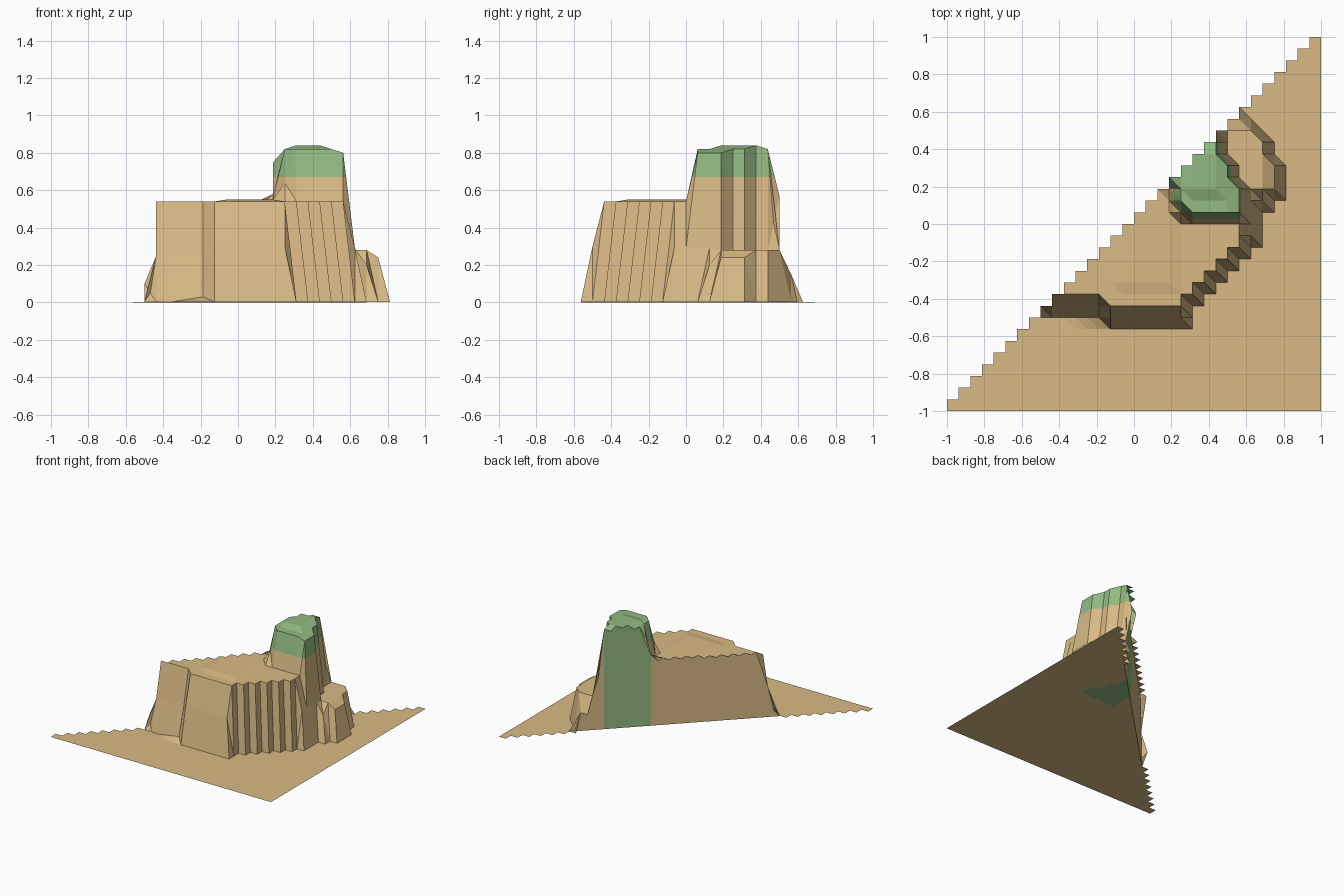
import bpy, bmesh
from mathutils import Vector

if "Cube" in bpy.data.objects:
    bpy.data.objects.remove(bpy.data.objects["Cube"])

N = 16            # grid units per 1.0
GREEN_Z = 0.67    # grass begins above this height


def material(name, rgb):
    m = bpy.data.materials.new(name)
    m.diffuse_color = (*rgb, 1)
    m.use_nodes = True
    m.node_tree.nodes["Principled BSDF"].inputs["Base Color"].default_value = m.diffuse_color
    return m


MATS = [material("sand_tan", (0.69, 0.49, 0.235)),
        material("grass_green", (0.295, 0.49, 0.225))]


def height(a, b):
    """Terrain height at grid point (a, b), in sixteenths of a unit."""
    # grassy tower
    tower_edge = 9 if b <= 3 else 8 if b <= 5 else 7
    if 1 <= b <= 7 and 4 <= a <= tower_edge:
        if (a, b) == (4, 1):
            return 0.64
        return 0.84 if 5 <= a <= 7 and 3 <= b <= 6 else 0.82 if a < 9 else 0.80
    single = {(3, 4): 0.75, (3, 3): 0.58, (7, 8): 0.57}
    if (a, b) in single:
        return single[(a, b)]
    # main mesa
    low = -6 if a < -2 else -7
    if b >= low and -7 <= a <= 9 and a - b <= 11 and (b <= 0 or (a <= 3 and b <= 4)):
        return 0.55 if -1 <= a <= 3 and b > -6 else 0.54
    # foot of the front cliff
    if b == -7 and -8 <= a < -2:
        return 0.10 if a == -8 else 0.25
    if b == -8 and -6 <= a <= 4:
        return 0.30 if a >= -2 else 0.01 * (a + 6)
    # low shelf behind the tower
    if a == 10 and -1 <= b <= 2:
        return 0.29
    if (a, b) == (11, 2):
        return 0.2
    if a == 12 and 3 <= b <= 5:
        return 0.24
    if 3 <= b <= 8 and 8 <= a <= 11 and a + b <= 18:
        return 0.28
    if b == 9 and a in (8, 9):
        return 0.15
    return 0.003


def finish(bm, name):
    me = bpy.data.meshes.new(name)
    bm.to_mesh(me)
    bm.free()
    for m in MATS:
        me.materials.append(m)
    ob = bpy.data.objects.new(name, me)
    bpy.context.collection.objects.link(ob)
    return ob


# terrain surface: stair-edged height field below the diagonal
bm = bmesh.new()
grid = {(a, b): bm.verts.new((a / N, b / N, height(a, b)))
        for a in range(-N, N + 1) for b in range(-N, min(a + 1, N) + 1)}
for a in range(-N, N):
    for b in range(-N, a + 1):
        bl, br = grid[a, b], grid[a + 1, b]
        tl, tr = grid[a, b + 1], grid[a + 1, b + 1]
        bm.faces.new((bl, br, tl))
        bm.faces.new((br, tr, tl))
bmesh.ops.bisect_plane(bm, geom=bm.verts[:] + bm.edges[:] + bm.faces[:],
                       plane_co=Vector((0, 0, GREEN_Z)), plane_no=Vector((0, 0, 1)))
for f in bm.faces:
    f.material_index = int(f.calc_center_median().z > GREEN_Z)
finish(bm, "terrain_surface")

# flat cut wall along the diagonal
bm = bmesh.new()
for a in range(-9, 11):
    h0, h1 = height(a, a), height(a + 1, a + 1)
    x0, x1 = a / N, (a + 1) / N
    f = bm.faces.new([bm.verts.new(p) for p in
                      ((x1, x1, 0), (x0, x0, 0), (x0, x0, h0), (x1, x1, h1))])
    f.material_index = int(3 <= a < 7)
finish(bm, "cut_wall")

# underside triangle, with the grass footprint
bm = bmesh.new()
for a in range(-N, N):
    for b in range(-N, a + 1):
        pts = [(a, b), (a + 1, b + 1), (a + 1, b)]
        if b < a:
            pts.insert(1, (a, b + 1))
        f = bm.faces.new([bm.verts.new((p / N, q / N, 0)) for p, q in pts])
        f.material_index = int(all(height(p, q) > 0.6 for p, q in pts))
bmesh.ops.remove_doubles(bm, verts=bm.verts[:], dist=0.001)
finish(bm, "underside")
